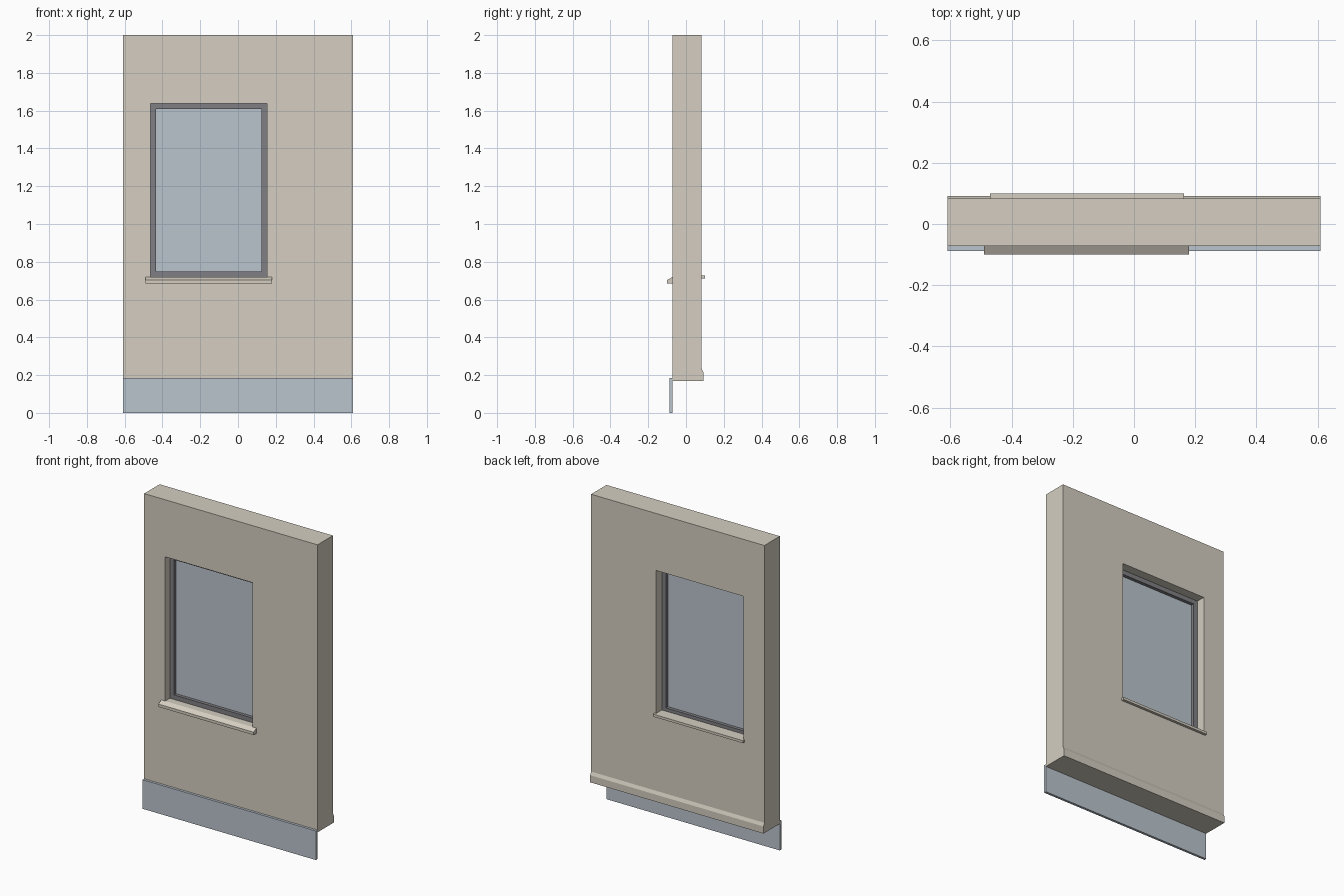
import bpy

if "Cube" in bpy.data.objects:
    bpy.data.objects.remove(bpy.data.objects["Cube"])


def material(name, rgb):
    m = bpy.data.materials.new(name)
    m.diffuse_color = (*rgb, 1.0)
    m.use_nodes = True
    m.node_tree.nodes["Principled BSDF"].inputs["Base Color"].default_value = m.diffuse_color
    return m


PLASTER = material("warm plaster", (0.66, 0.617, 0.533))
PALE_BLUE = material("pale blue grey", (0.497, 0.558, 0.617))
DARK_GREY = material("dark grey", (0.216, 0.209, 0.227))


def make(name, verts, faces, mat):
    me = bpy.data.meshes.new(name)
    me.from_pydata(verts, [], faces)
    me.materials.append(mat)
    ob = bpy.data.objects.new(name, me)
    bpy.context.collection.objects.link(ob)
    return ob


def extrude_x(name, profile, x0, x1, mat):
    """Solid from a (y, z) profile, counter-clockwise seen from +x."""
    n = len(profile)
    verts = [(x, y, z) for x in (x0, x1) for y, z in profile]
    faces = [tuple(reversed(range(n))), tuple(range(n, 2 * n))]
    faces += [(i, (i + 1) % n, n + (i + 1) % n, n + i) for i in range(n)]
    return make(name, verts, faces, mat)


def box(name, x0, x1, y0, y1, z0, z1, mat):
    return extrude_x(name, [(y0, z0), (y1, z0), (y1, z1), (y0, z1)], x0, x1, mat)


def rect_ring(name, outer, inner, y0, y1, mat):
    """Slab with a rectangular opening; rectangles are (x0, x1, z0, z1)."""
    verts = []
    for y in (y0, y1):
        for x0, x1, z0, z1 in (outer, inner):
            verts += [(x0, y, z0), (x1, y, z0), (x1, y, z1), (x0, y, z1)]
    faces = []
    for i in range(4):
        j = (i + 1) % 4
        faces += [(i, j, 4 + j, 4 + i),                # front
                  (8 + j, 8 + i, 12 + i, 12 + j),      # back
                  (j, i, 8 + i, 8 + j),                # outer edge
                  (4 + i, 4 + j, 12 + j, 12 + i)]      # opening edge
    return make(name, verts, faces, mat)


W = 0.61                        # half width of the wall
FRONT, BACK = -0.072, 0.083     # wall faces
X0, X1 = -0.462, 0.153          # window opening
F = 0.025                       # half depth of the window frame

# Wall with window opening
rect_ring("wall", (-W, W, 0.17, 2.0), (X0, X1, 0.711, 1.637), FRONT, BACK, PLASTER)

# Window frame and pane
rect_ring("window_frame", (X0, X1, 0.711, 1.637), (-0.433, 0.124, 0.748, 1.608),
          -F, F, DARK_GREY)
box("window_pane", -0.433, 0.124, -0.004, 0.004, 0.748, 1.608, PALE_BLUE)

# Outer sill: sloped nose plus ledge inside the opening
extrude_x("outer_sill_nose",
          [(-0.1, 0.685), (FRONT, 0.685), (FRONT, 0.719), (-0.1, 0.703)],
          -0.49, 0.18, PLASTER)
box("outer_sill_ledge", X0, X1, FRONT, -F, 0.711, 0.719, PLASTER)

# Inner sill board with projecting nose
box("inner_sill_nose", -0.471, 0.163, BACK, 0.1, 0.711, 0.727, PLASTER)
box("inner_sill_ledge", X0, X1, F, BACK, 0.711, 0.727, PLASTER)

# Baseboard with chamfered top on the room side
extrude_x("baseboard",
          [(BACK, 0.17), (0.092, 0.17), (0.092, 0.215), (BACK, 0.235)],
          -W, W, PLASTER)

# Plinth panel hanging below the outer face
box("plinth_panel", -W, W, -0.088, FRONT, 0.0, 0.185, PALE_BLUE)
